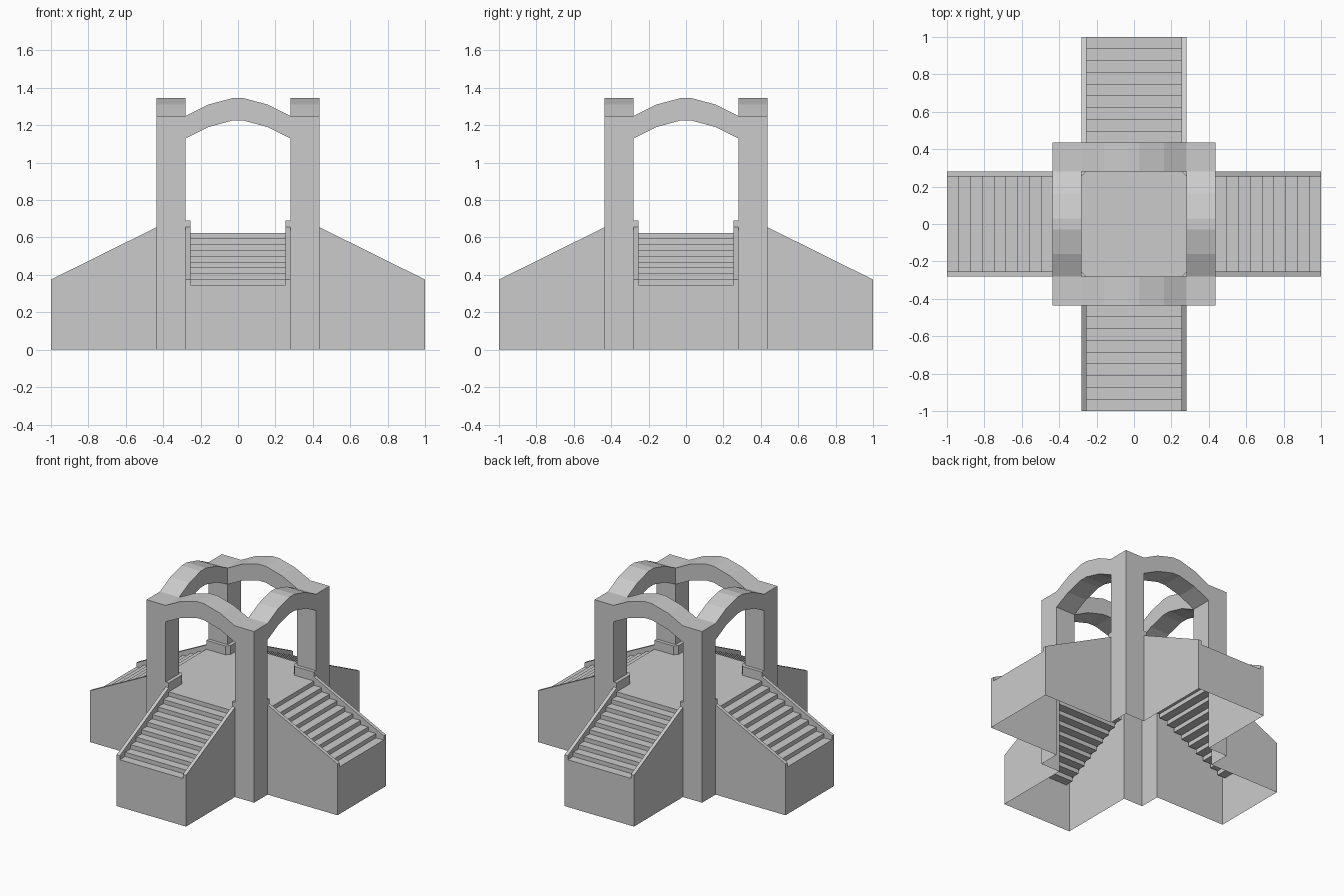
import bpy, bmesh, math
from mathutils import Vector

if "Cube" in bpy.data.objects:
    bpy.data.objects.remove(bpy.data.objects["Cube"])

P_OUT, P_IN, RAIL = 0.435, 0.28, 0.255      # pillar outer / inner, rail inner
DECK, CURB, LOW, RAIL_Z = 0.625, 0.69, 0.345, 0.375
SLOPE_TOP, SPRING, TOP = 0.655, 1.13, 1.25
STEPS = 9


def face(bm, pts, out):
    """Polygon whose normal points towards out."""
    f = bm.faces.new([bm.verts.new(p) for p in pts])
    f.normal_update()
    if f.normal.dot(Vector(out)) < 0:
        f.normal_flip()


def strip(bm, prof, x0, x1):
    """Sweep a (y, z) profile across x."""
    for (ya, za), (yb, zb) in zip(prof, prof[1:]):
        bm.faces.new([bm.verts.new(p) for p in
                      ((x0, ya, za), (x1, ya, za), (x1, yb, zb), (x0, yb, zb))])


def side(bm, prof, x, out):
    face(bm, [(x, y, z) for y, z in prof], (out, 0, 0))


def finish(bm, name, copies=4):
    """Weld the part and place it on each of the four sides."""
    bmesh.ops.remove_doubles(bm, verts=bm.verts, dist=1e-5)
    me = bpy.data.meshes.new(name)
    bm.to_mesh(me)
    bm.free()
    for i in range(copies):
        ob = bpy.data.objects.new(f"{name}_{i + 1}" if copies > 1 else name, me)
        ob.rotation_euler.z = i * math.pi / 2
        bpy.context.collection.objects.link(ob)


# stairs, running on under the arch to the deck
run, rise = (1 - P_OUT) / STEPS, (DECK - LOW) / STEPS
treads = [(-1, LOW)]
for i in range(1, STEPS + 1):
    y = -1 + i * run
    treads += [(y, LOW + (i - 1) * rise), (y, LOW + i * rise)]
treads.append((-P_IN, DECK))
bm = bmesh.new()
strip(bm, [(-1, 0)] + treads, -RAIL, RAIL)
finish(bm, "stairs")

# side walls with sloping rails and the curb beside each pillar
rail = [(-1, RAIL_Z), (-P_OUT, SLOPE_TOP), (-P_OUT, CURB), (-P_IN, CURB)]
bm = bmesh.new()
for s in (-1, 1):
    x0, x1 = sorted((s * RAIL, s * P_IN))
    strip(bm, [(-1, 0)] + rail, x0, x1)
    side(bm, [(-1, 0)] + rail[:2] + [(-P_OUT, 0)], s * P_IN, s)
    side(bm, rail + treads[::-1], s * RAIL, -s)
finish(bm, "stair_wall")

# corner pillars, hollow below, with a small chamfered curb at the inner corner
bm = bmesh.new()
for a, z0, z1, d in ((P_OUT, 0, TOP, 1), (P_IN, CURB, SPRING, -1)):
    face(bm, [(P_IN, -a, z0), (P_OUT, -a, z0), (P_OUT, -a, z1), (P_IN, -a, z1)], (0, -d, 0))
    face(bm, [(a, -P_IN, z0), (a, -P_OUT, z0), (a, -P_OUT, z1), (a, -P_IN, z1)], (d, 0, 0))
face(bm, [(P_IN, -P_IN, TOP), (P_OUT, -P_IN, TOP), (P_OUT, -P_OUT, TOP), (P_IN, -P_OUT, TOP)], (0, 0, 1))
face(bm, [(RAIL, -P_IN, CURB), (P_IN, -RAIL, CURB), (P_IN, -P_IN, CURB)], (0, 0, 1))
face(bm, [(RAIL, -P_IN, DECK), (P_IN, -RAIL, DECK), (P_IN, -RAIL, CURB), (RAIL, -P_IN, CURB)], (-1, 1, 0))
finish(bm, "pillar")

# arches between the pillars
half = [(P_IN, 0), (0.16, 0.06), (0.03, 0.095)]
curve = [(-y, z) for y, z in half] + half[::-1]
upper = [(y, TOP + z) for y, z in curve]
lower = [(y, SPRING + z) for y, z in curve][::-1]
bm = bmesh.new()
strip(bm, upper, P_IN, P_OUT)
strip(bm, lower, P_IN, P_OUT)
side(bm, upper + lower, P_OUT, 1)
side(bm, upper + lower, P_IN, -1)
finish(bm, "arch")

# central deck
bm = bmesh.new()
face(bm, [(RAIL, -P_IN, DECK), (P_IN, -RAIL, DECK), (P_IN, RAIL, DECK), (RAIL, P_IN, DECK),
          (-RAIL, P_IN, DECK), (-P_IN, RAIL, DECK), (-P_IN, -RAIL, DECK), (-RAIL, -P_IN, DECK)], (0, 0, 1))
finish(bm, "deck", 1)
